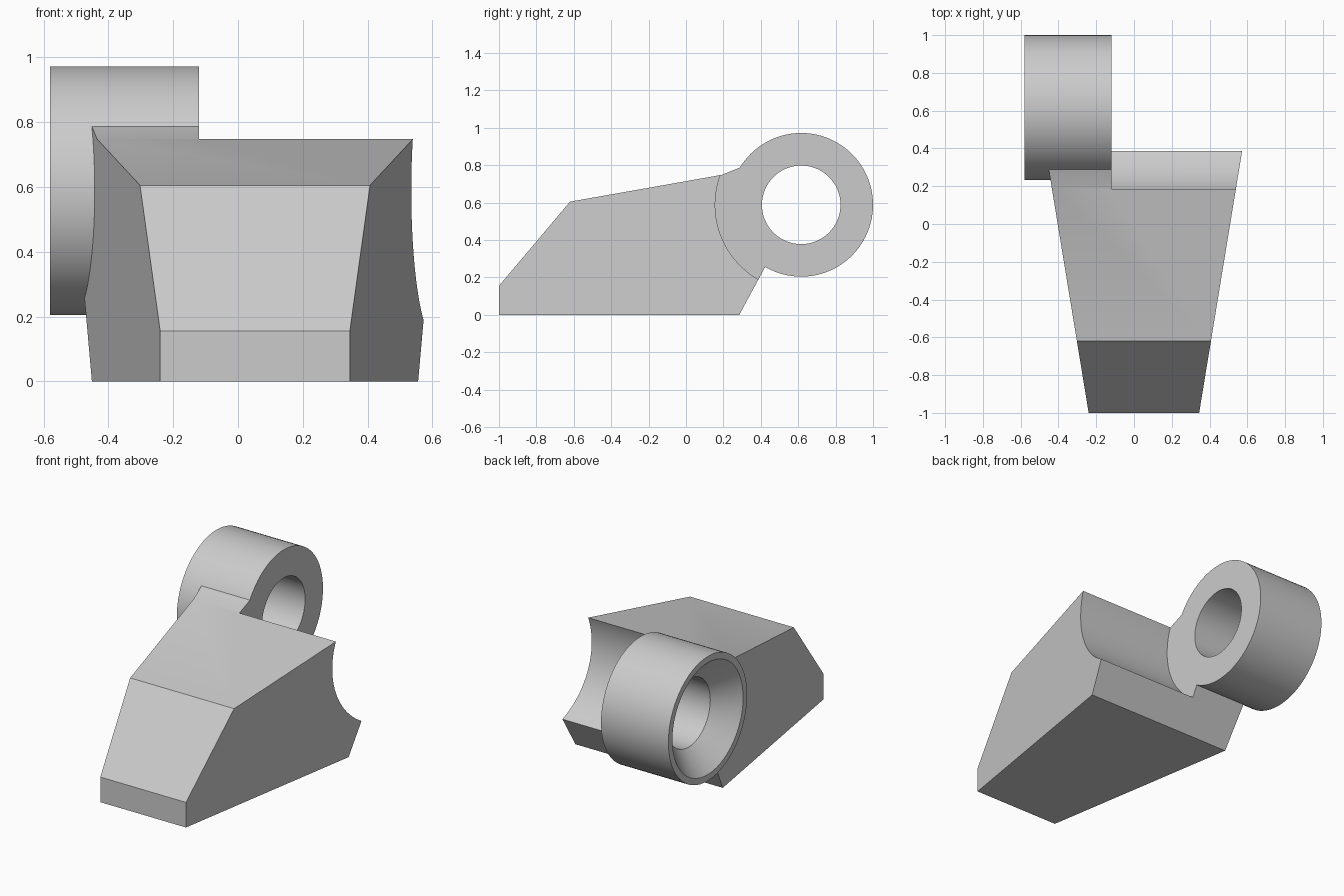
import bpy, bmesh
from math import sin, cos, radians, tau

if "Cube" in bpy.data.objects:
    bpy.data.objects.remove(bpy.data.objects["Cube"], do_unlink=True)

EYE_Y, EYE_Z, EYE_R = 0.616, 0.588, 0.384   # eye axis runs along x
INNER_X = -0.12                             # inner end of the eye

grey = bpy.data.materials.new("plain grey")
grey.use_nodes = True
colour = (0.6, 0.6, 0.6, 1)
grey.diffuse_color = colour
grey.node_tree.nodes["Principled BSDF"].inputs["Base Color"].default_value = colour


def add_object(name, bm):
    bmesh.ops.recalc_face_normals(bm, faces=bm.faces)
    mesh = bpy.data.meshes.new(name)
    bm.to_mesh(mesh)
    bm.free()
    mesh.materials.append(grey)
    obj = bpy.data.objects.new(name, mesh)
    bpy.context.collection.objects.link(obj)
    return obj


def activate(obj):
    bpy.ops.object.select_all(action='DESELECT')
    obj.select_set(True)
    bpy.context.view_layer.objects.active = obj


def smooth(obj):
    activate(obj)
    bpy.ops.object.shade_smooth_by_angle(angle=radians(20))


def prism(name, outline, left, right):
    """Extrude a (y, z) outline between two side planes x = f(y)."""
    bm = bmesh.new()
    a = [bm.verts.new((left(y), y, z)) for y, z in outline]
    b = [bm.verts.new((right(y), y, z)) for y, z in outline]
    bm.faces.new(a)
    bm.faces.new(b[::-1])
    for i in range(len(a)):
        j = (i + 1) % len(a)
        bm.faces.new((a[i], b[i], b[j], a[j]))
    return add_object(name, bm)


def arc(radius, start, end, count):
    angles = [radians(start + (end - start) * i / count) for i in range(count + 1)]
    return [(EYE_Y + radius * cos(t), EYE_Z + radius * sin(t)) for t in angles]


# Tapered wedge body, ending in a saddle against the eye
outline = [(-1, 0), (-1, 0.155), (-0.62, 0.605), (0.19, 0.748)]
outline += arc(EYE_R - 0.001, 148.6, 239.9, 24) + [(0.285, 0)]
body = prism("wedge_body", outline,
             lambda y: -0.24 - 0.164 * (y + 1),
             lambda y: 0.345 + 0.164 * (y + 1))

# Round clearance beside the eye
cutter = prism("clearance_cutter", arc(0.46, 0, 360, 128)[:-1],
               lambda y: INNER_X, lambda y: 1)
cutter.hide_render = True
cut = body.modifiers.new("clearance", 'BOOLEAN')
cut.operation = 'DIFFERENCE'
cut.solver = 'EXACT'
cut.object = cutter
activate(body)
bpy.ops.object.modifier_apply(modifier=cut.name)
bpy.data.objects.remove(cutter, do_unlink=True)
smooth(body)

# Eye: a turned ring with a countersink on its outer end
section = [(-0.58, EYE_R), (INNER_X, EYE_R), (INNER_X, 0.21), (-0.45, 0.21), (-0.58, 0.345)]
SEGMENTS = 96
bm = bmesh.new()
loops = []
for s in range(SEGMENTS):
    t = tau * s / SEGMENTS
    loops.append([bm.verts.new((x, EYE_Y + r * cos(t), EYE_Z + r * sin(t))) for x, r in section])
for s in range(SEGMENTS):
    p, q = loops[s], loops[(s + 1) % SEGMENTS]
    for i in range(len(section)):
        j = (i + 1) % len(section)
        bm.faces.new((p[i], p[j], q[j], q[i]))
smooth(add_object("eye_ring", bm))
